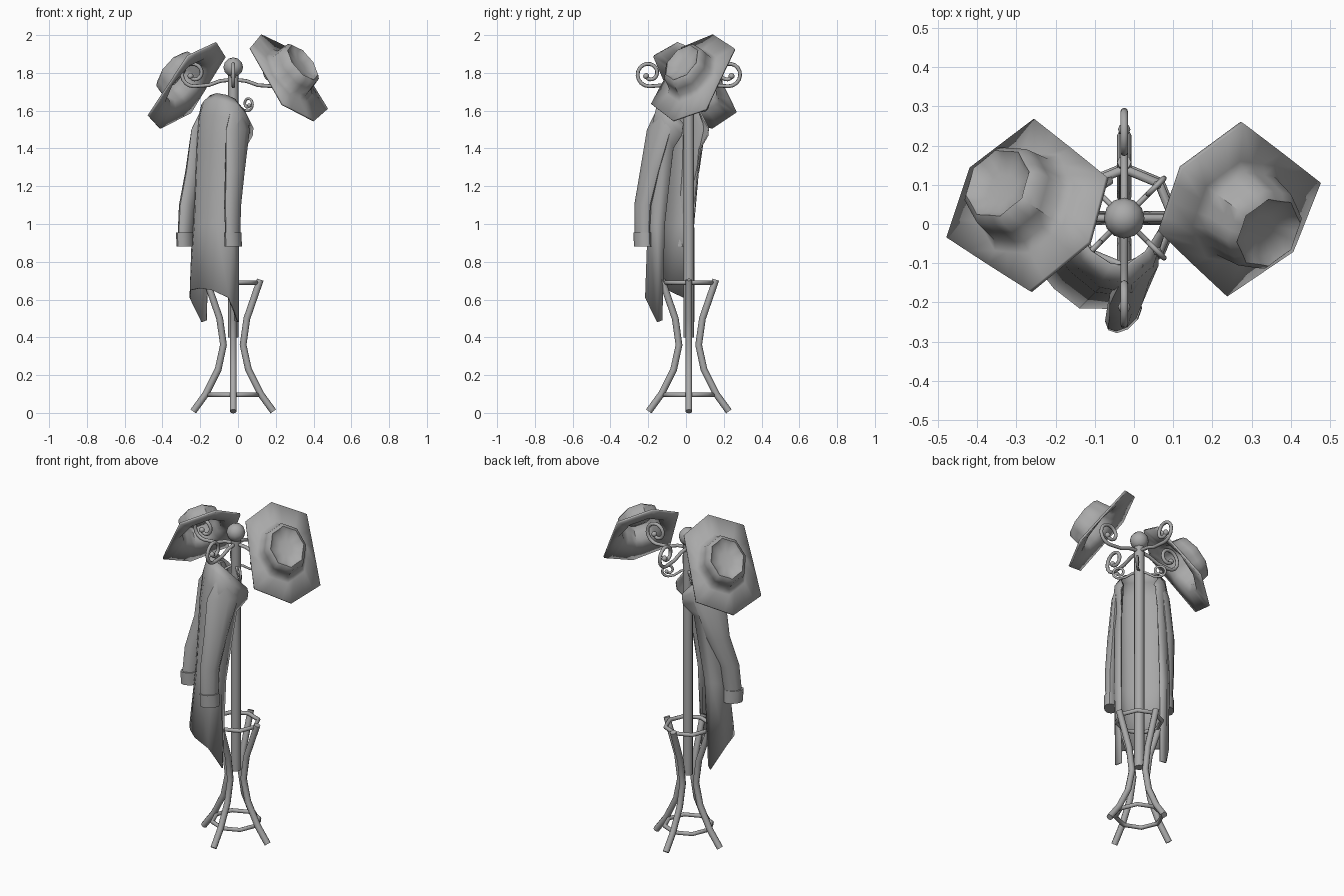
import bpy, bmesh
from math import cos, sin, pi, radians
from mathutils import Vector, Matrix

cube = bpy.data.objects.get("Cube")
if cube:
    bpy.data.objects.remove(cube, do_unlink=True)

grey = bpy.data.materials.new("plain grey")
grey.use_nodes = True
colour = (0.40, 0.40, 0.40, 1)
grey.diffuse_color = colour
grey.node_tree.nodes["Principled BSDF"].inputs["Base Color"].default_value = colour

AXIS = Vector((-0.025, 0.015, 0))      # centre line of the stand


def finish(ob, angle=50):
    """Give the part its colour and smooth shading with sharp creases."""
    ob.data.materials.clear()
    ob.data.materials.append(grey)
    bpy.ops.object.select_all(action='DESELECT')
    ob.select_set(True)
    bpy.context.view_layer.objects.active = ob
    bpy.ops.object.shade_smooth_by_angle(angle=radians(angle))
    return ob


def mesh_object(name, bm):
    bmesh.ops.recalc_face_normals(bm, faces=bm.faces)
    me = bpy.data.meshes.new(name)
    bm.to_mesh(me)
    bm.free()
    ob = bpy.data.objects.new(name, me)
    bpy.context.collection.objects.link(ob)
    return ob


def thicken(ob, thickness):
    mod = ob.modifiers.new("thickness", 'SOLIDIFY')
    mod.thickness = thickness
    mod.offset = 0


def bridge(bm, loops, closed=True):
    """Quads between successive rows of vertices."""
    for a, b in zip(loops, loops[1:]):
        for i in range(len(a) if closed else len(a) - 1):
            j = (i + 1) % len(a)
            bm.faces.new((a[i], a[j], b[j], b[i]))


def tube(name, points, radius, cyclic=False):
    """Round bar swept along a path."""
    cu = bpy.data.curves.new(name, 'CURVE')
    cu.dimensions = '3D'
    cu.bevel_depth = radius
    cu.bevel_resolution = 2
    cu.use_fill_caps = True
    sp = cu.splines.new('POLY')
    sp.points.add(len(points) - 1)
    for point, p in zip(sp.points, points):
        point.co = (*p, 1)
    sp.use_cyclic_u = cyclic
    ob = bpy.data.objects.new(name, cu)
    bpy.context.collection.objects.link(ob)
    bpy.ops.object.select_all(action='DESELECT')
    ob.select_set(True)
    bpy.context.view_layer.objects.active = ob
    bpy.ops.object.convert(target='MESH')
    finish(bpy.context.view_layer.objects.active)


def ball(name, centre, radius, seg=12, rings=6):
    bm = bmesh.new()
    bmesh.ops.create_uvsphere(bm, u_segments=seg, v_segments=rings, radius=radius,
                              matrix=Matrix.Translation(centre))
    finish(mesh_object(name, bm))


def radial(angle, r, z):
    return AXIS + Vector((r * cos(angle), r * sin(angle), z))


# Stand: pole, finial, legs and rings
tube("pole", [radial(0, 0, 0.40), radial(0, 0, 1.81)], 0.028)
ball("finial", radial(0, 0, 1.83), 0.052)
LEG = [(0.212, 0.008), (0.145, 0.10), (0.08, 0.23), (0.052, 0.36), (0.072, 0.50), (0.143, 0.705)]
for k in range(4):
    tube(f"leg_{k + 1}", [radial(k * pi / 2, r, z) for r, z in LEG], 0.018)
for name, r, z in (("lower_ring", 0.13, 0.095), ("upper_ring", 0.125, 0.69)):
    tube(name, [radial(k * pi / 4, r, z) for k in range(8)], 0.012, cyclic=True)


# Hooks: an arm that ends in a scroll with a small knob
def hook(name, angle, arm, centre, r0, r1, thick):
    path = list(arm)
    steps = 20
    for i in range(steps + 1):
        t = i / steps
        a, r = -pi / 2 + t * 2.3 * pi, r0 + (r1 - r0) * t ** 1.5
        path.append((centre[0] + r * cos(a), centre[1] + r * sin(a)))
    tube(name, [radial(angle, *p) for p in path], thick)
    ball(name + "_knob", radial(angle, *path[-1]), thick * 1.6, 8)


for k in range(4):
    hook(f"large_hook_{k + 1}", k * pi / 2, [(0, 1.765), (0.07, 1.757), (0.13, 1.735)],
         (0.21, 1.795), 0.066, 0.02, 0.010)
    hook(f"small_hook_{k + 1}", k * pi / 2 + pi / 4, [(0, 1.64), (0.04, 1.625), (0.08, 1.602)],
         (0.11, 1.635), 0.036, 0.012, 0.007)


# Hats: six-cornered brim, eight-sided crown with a dented top
def outline(corners, count=24):
    per = count // len(corners)
    return [Vector(c).lerp(Vector(corners[(i + 1) % len(corners)]), j / per)
            for i, c in enumerate(corners) for j in range(per)]


BRIM = outline([(0.285, 0), (0.198, 0.165), (-0.18, 0.192), (-0.29, 0), (-0.212, -0.182), (0.192, -0.185)])
CROWN = outline([(0.137 * cos(k * pi / 4), 0.112 * sin(k * pi / 4)) for k in range(8)])


def hat(name, centre, normal, along):
    n = Vector(normal).normalized()
    u = Vector(along)
    u = (u - n * u.dot(n)).normalized()
    v = n.cross(u)
    place = Matrix((u, v, n)).transposed().to_4x4()
    place.translation = Vector(centre)
    bm = bmesh.new()
    loops = [[bm.verts.new((p.x, p.y, 0)) for p in BRIM]]
    for s, h in ((1.28, 0.012), (1.06, 0.035), (1.0, 0.08), (0.96, 0.112), (0.85, 0.125), (0.72, 0.108), (0.35, 0.098)):
        loops.append([bm.verts.new((p.x * s, p.y * s, h)) for p in CROWN])
    bridge(bm, loops)
    bm.faces.new(loops[-1])
    bm.transform(place)
    ob = mesh_object(name, bm)
    thicken(ob, 0.012)
    finish(ob)


hat("left_hat", (0.26, 0.039, 1.775), (0.636, -0.467, 0.614), (-0.14, 0.105, 0.225))
hat("right_hat", (-0.263, 0.046, 1.735), (-0.65, 0.442, 0.618), (0.15, -0.094, 0.225))

# Coat: hangs on a small hook, back outwards, open towards the pole
OUT = Vector((-1, -1, 0)).normalized()
SIDE = Vector((1, -1, 0)).normalized()


def coat_point(d, s, z):
    return AXIS + OUT * d + SIDE * s + Vector((0, 0, z))


# Each row runs from the middle of the back round to the open front edge
ROWS = [
    [(0.12, 0, 1.69), (0.107, 0.06, 1.68), (0.08, 0.09, 1.66), (0.02, 0.1, 1.60), (-0.045, 0.085, 1.53)],
    [(0.15, 0, 1.655), (0.145, 0.07, 1.65), (0.105, 0.13, 1.63), (0.035, 0.135, 1.57), (-0.05, 0.095, 1.51)],
    [(0.17, 0, 1.58), (0.165, 0.08, 1.57), (0.12, 0.145, 1.54), (0.04, 0.142, 1.50), (-0.045, 0.097, 1.47)],
    [(0.19, 0, 1.42), (0.182, 0.08, 1.42), (0.13, 0.146, 1.41), (0.06, 0.138, 1.40), (0.015, 0.1, 1.40)],
    [(0.215, 0, 1.0), (0.205, 0.08, 1.0), (0.155, 0.148, 1.0), (0.105, 0.14, 1.0), (0.075, 0.105, 1.0)],
    [(0.25, 0, 0.66), (0.24, 0.08, 0.65), (0.18, 0.143, 0.61), (0.1, 0.138, 0.48), (0.095, 0.105, 0.49)],
]
bm = bmesh.new()
bridge(bm, [[bm.verts.new(coat_point(*p))
             for p in [(d, -s, z) for d, s, z in reversed(row[1:])] + row] for row in ROWS], closed=False)
coat = mesh_object("coat_body", bm)
thicken(coat, 0.008)
finish(coat, 60)


# Sleeves: flattened tubes, wide at the shoulder, with turned-back cuffs
def flat_tube(name, sections):
    bm = bmesh.new()
    loops = [[bm.verts.new(coat_point(d + wd * cos(k * pi / 5), s + ws * sin(k * pi / 5), z))
              for k in range(10)] for d, s, z, wd, ws in sections]
    bridge(bm, loops)
    bm.faces.new(loops[0])
    bm.faces.new(loops[-1])
    finish(mesh_object(name, bm))


WIDTHS = [(1.61, 0.04, 0.018), (1.50, 0.088, 0.03), (1.28, 0.065, 0.036), (1.10, 0.054, 0.034), (0.91, 0.047, 0.028)]
LEFT = [(0.085, 0.11), (0.095, 0.13), (0.14, 0.152), (0.175, 0.17), (0.177, 0.173)]
RIGHT = [(0.085, 0.11), (0.095, 0.13), (0.14, 0.145), (0.205, 0.138), (0.23, 0.134)]
for name, side, places in (("left", 1, LEFT), ("right", -1, RIGHT)):
    flat_tube(name + "_sleeve", [(d, s * side, *w) for (d, s), w in zip(places, WIDTHS)])
    d, s = places[-1]
    flat_tube(name + "_cuff", [(d, s * side, 0.955, 0.054, 0.036), (d - 0.004, s * side, 0.88, 0.054, 0.036)])
